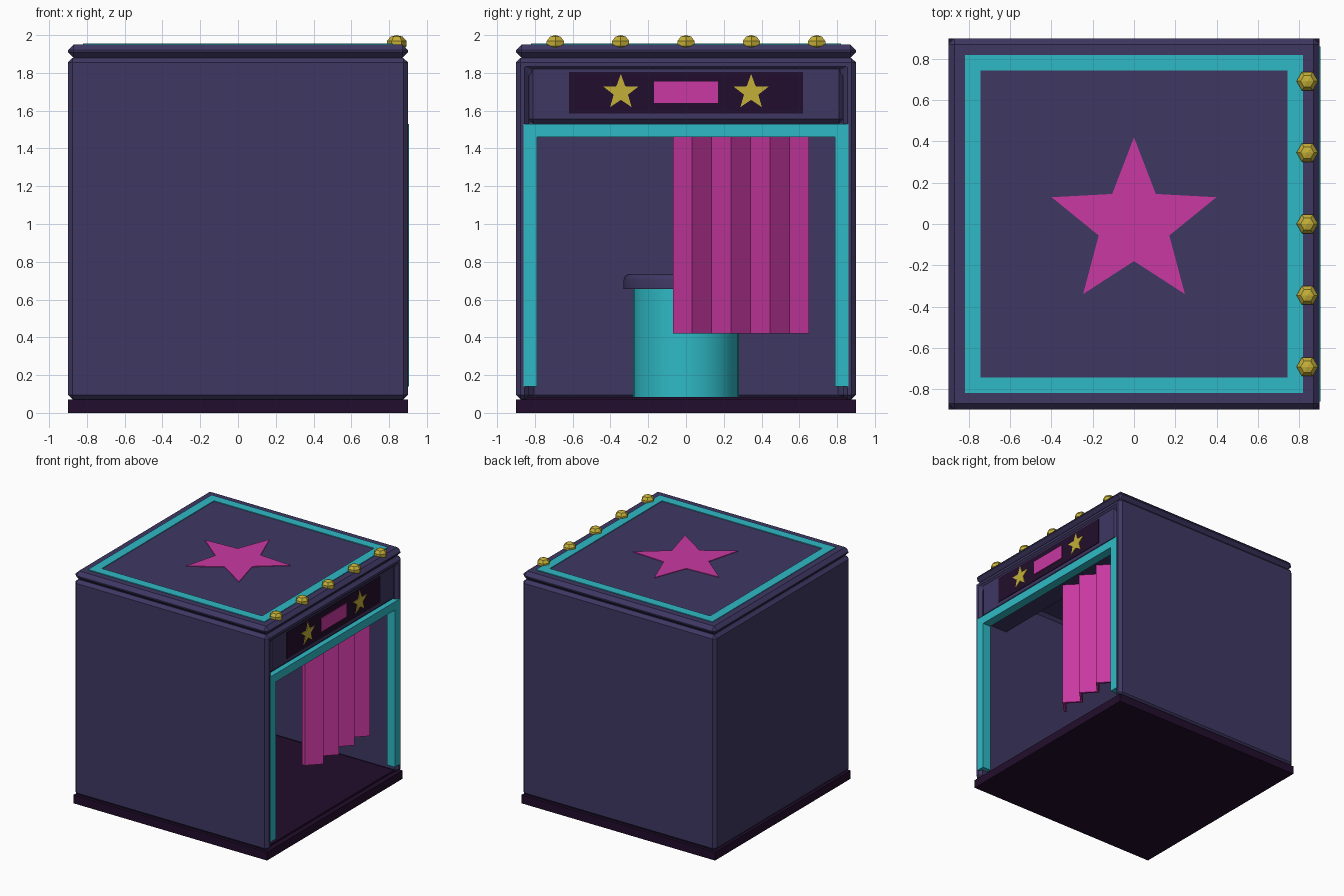
import bpy, bmesh, math
from mathutils import Vector

if "Cube" in bpy.data.objects:
    bpy.data.objects.remove(bpy.data.objects["Cube"])


def mat(name, r, g, b):
    m = bpy.data.materials.new(name)
    m.diffuse_color = (r, g, b, 1)
    m.use_nodes = True
    m.node_tree.nodes["Principled BSDF"].inputs["Base Color"].default_value = m.diffuse_color
    return m


PURPLE = mat("dusk purple", 0.049, 0.039, 0.124)
DARK = mat("dark plum", 0.016, 0.004, 0.025)
CYAN = mat("cyan", 0.028, 0.49, 0.56)
PINK = mat("magenta", 0.58, 0.04, 0.36)
GOLD = mat("gold", 0.55, 0.43, 0.04)


def finish(bm, name, material):
    bmesh.ops.recalc_face_normals(bm, faces=bm.faces)
    me = bpy.data.meshes.new(name)
    bm.to_mesh(me)
    bm.free()
    me.materials.append(material)
    ob = bpy.data.objects.new(name, me)
    bpy.context.collection.objects.link(ob)
    return ob


def cube(lo, hi):
    bm = bmesh.new()
    bmesh.ops.create_cube(bm, size=1)
    for v in bm.verts:
        v.co = Vector([lo[i] + (v.co[i] + 0.5) * (hi[i] - lo[i]) for i in range(3)])
    return bm


def bevel(ob, width, segments=1):
    m = ob.modifiers.new("bevel", 'BEVEL')
    m.width, m.segments = width, segments
    m.limit_method, m.angle_limit = 'ANGLE', math.radians(40)


def box(name, lo, hi, material, bev=0):
    ob = finish(cube(lo, hi), name, material)
    if bev:
        bevel(ob, bev)
    return ob


def prism(name, points, direction, material):
    # extrude a closed outline along a direction
    bm = bmesh.new()
    f = bm.faces.new([bm.verts.new(p) for p in points])
    ext = bmesh.ops.extrude_face_region(bm, geom=[f], use_keep_orig=True)
    for g in ext["geom"]:
        if isinstance(g, bmesh.types.BMVert):
            g.co += Vector(direction)
    return finish(bm, name, material)


def star(outer, inner):
    return [((outer, inner)[i % 2] * math.sin(i * math.pi / 5),
             (outer, inner)[i % 2] * math.cos(i * math.pi / 5)) for i in range(10)]


def cylinder(name, r, z0, z1, x, material, bev=0):
    bm = bmesh.new()
    bmesh.ops.create_cone(bm, cap_ends=True, segments=32, radius1=r, radius2=r, depth=z1 - z0)
    if bev:
        top = [e for e in bm.edges if all(v.co.z > 0 for v in e.verts)]
        bmesh.ops.bevel(bm, geom=top, offset=bev, segments=3, profile=0.5, affect='EDGES')
    ob = finish(bm, name, material)
    ob.location = (x, 0, (z0 + z1) / 2)
    bpy.context.view_layer.objects.active = ob
    ob.select_set(True)
    bpy.ops.object.shade_smooth_by_angle(angle=math.radians(40))
    ob.select_set(False)


# base and floor
box("base", (-0.9, -0.9, 0), (0.9, 0.9, 0.07), DARK)
box("floor", (-0.86, -0.86, 0.06), (0.86, 0.86, 0.085), DARK)

# hollow booth shell, open on the right side
bm = cube((-0.9, -0.9, 0.07), (0.9, 0.9, 1.88))
bm.normal_update()
bmesh.ops.delete(bm, geom=[f for f in bm.faces if f.normal.x > 0.5 or f.normal.z < -0.5],
                 context='FACES')
shell = finish(bm, "booth_shell", PURPLE)
# an open shell may be oriented either way: make the normals point outward
if any(p.normal.dot(p.center - Vector((0, 0, 0.97))) < 0 for p in shell.data.polygons):
    shell.data.flip_normals()
sol = shell.modifiers.new("thickness", 'SOLIDIFY')
sol.thickness, sol.offset, sol.use_even_offset = 0.07, -1, True
bevel(shell, 0.025)

# roof with border strips and star
box("roof", (-0.9, -0.9, 1.88), (0.9, 0.9, 1.95), PURPLE, 0.03)
for s, side in ((-1, "a"), (1, "b")):
    c = s * 0.7825
    box("roof_side_strip_" + side, (c - 0.0375, -0.82, 1.945), (c + 0.0375, 0.82, 1.956), CYAN)
    box("roof_cross_strip_" + side, (-0.745, c - 0.0375, 1.945), (0.745, c + 0.0375, 1.956), CYAN)
prism("roof_star", [(x, y, 1.947) for x, y in star(0.42, 0.18)], (0, 0, 0.008), PINK)

# lintel and sign
box("lintel", (0.79, -0.835, 1.53), (0.885, 0.835, 1.85), PURPLE, 0.025)
box("sign_plate", (0.88, -0.62, 1.585), (0.89, 0.62, 1.805), DARK)
box("sign_panel", (0.888, -0.17, 1.64), (0.896, 0.17, 1.755), PINK)
for s, side in ((-1, "left"), (1, "right")):
    prism("sign_star_" + side, [(0.888, s * 0.345 + a, 1.697 + b) for a, b in star(0.097, 0.04)],
          (0.008, 0, 0), GOLD)
    # doorway posts
    c = s * 0.825
    box("door_post_" + side, (0.83, c - 0.035, 0.14), (0.905, c + 0.035, 1.53), CYAN)
box("door_head", (0.83, -0.79, 1.46), (0.905, 0.79, 1.53), CYAN)

# pleated curtain
n = 7
front = [(0.77 if i % 2 else 0.67, -0.07 + 0.72 * i / n) for i in range(n + 1)]
back = [(x - 0.025, y) for x, y in reversed(front)]
prism("curtain", [(x, y, 0.42) for x, y in front + back], (0, 0, 1.1), PINK)
box("curtain_rail", (0.63, -0.83, 1.5), (0.8, 0.83, 1.54), PURPLE)

# stool
cylinder("stool_base", 0.28, 0.08, 0.655, -0.4, CYAN)
cylinder("stool_cushion", 0.33, 0.655, 0.735, -0.4, PURPLE, 0.03)

# roof bulbs
for i in range(5):
    bm = bmesh.new()
    bmesh.ops.create_uvsphere(bm, u_segments=6, v_segments=5, radius=0.055)
    for v in bm.verts:
        v.co = Vector((-v.co.y, v.co.x, v.co.z * 0.82))
    bulb = finish(bm, "bulb_%d" % (i + 1), GOLD)
    bulb.location = (0.84, (i - 2) * 0.346, 1.955)
